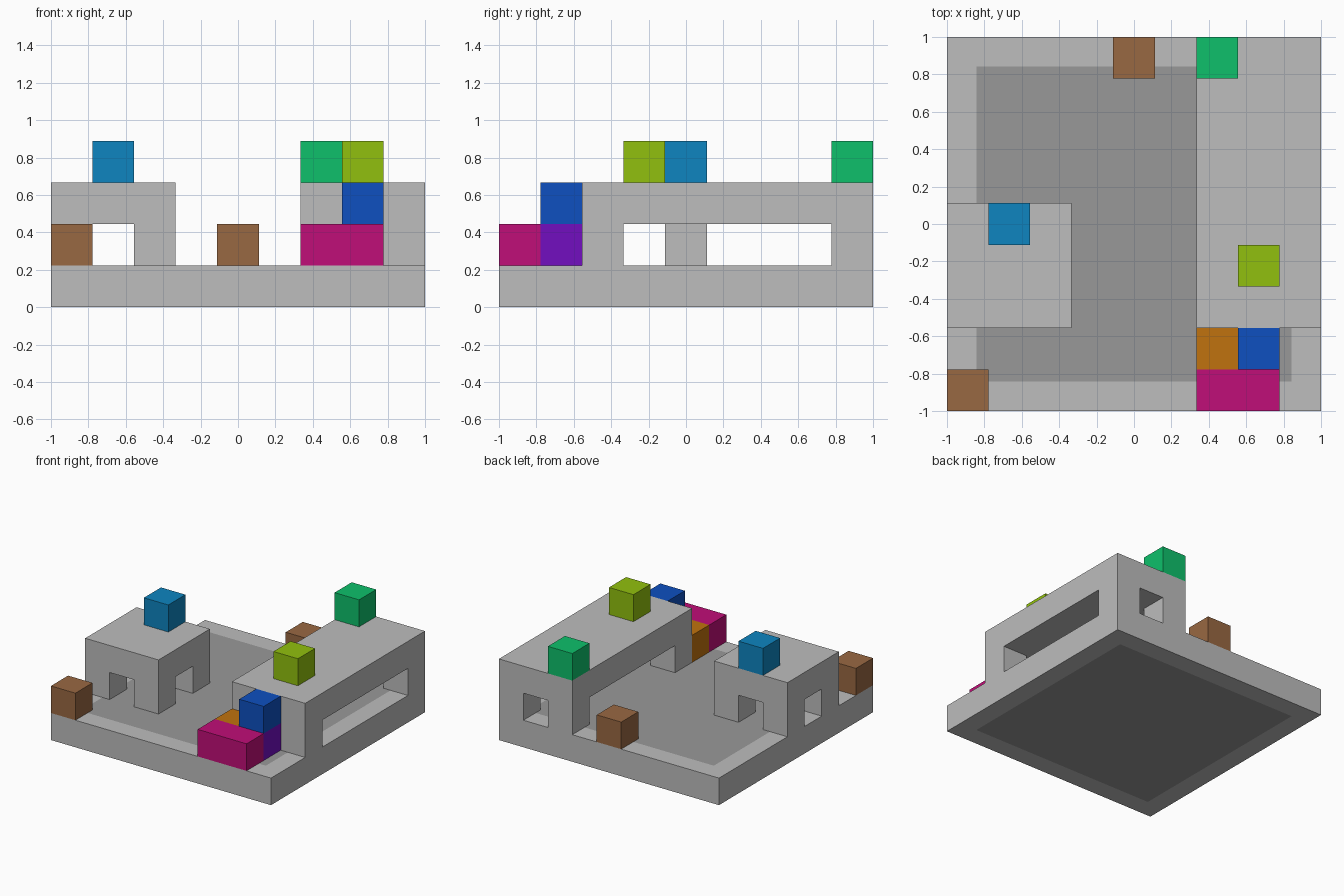
import bpy
import bmesh
from mathutils import Vector

U = 2 / 9  # one grid cell

if "Cube" in bpy.data.objects:
    bpy.data.objects.remove(bpy.data.objects["Cube"], do_unlink=True)


def material(name, rgb):
    """Flat material from 0-255 display colour."""
    lin = [((c / 255 + 0.055) / 1.055) ** 2.4 if c > 10 else c / 255 / 12.92 for c in rgb]
    mat = bpy.data.materials.new(name)
    mat.use_nodes = True
    mat.diffuse_color = (*lin, 1)
    mat.node_tree.nodes["Principled BSDF"].inputs["Base Color"].default_value = (*lin, 1)
    return mat


light_grey = material("light grey", (189, 189, 189))
dark_grey = material("dark grey", (153, 153, 153))
brown = material("brown", (153, 104, 66))
sky_blue = material("sky blue", (14, 133, 192))
green = material("green", (14, 192, 107))
lime = material("lime", (145, 192, 14))
blue = material("blue", (14, 80, 192))
magenta = material("magenta", (192, 14, 120))
purple = material("purple", (114, 14, 192))
orange = material("orange", (192, 114, 14))


def box(name, mat, cell, size=(1, 1, 1)):
    """Box given by its lowest grid corner and its size in cells."""
    bm = bmesh.new()
    bmesh.ops.create_cube(bm, size=1)
    bmesh.ops.scale(bm, vec=Vector(size) * U, verts=bm.verts)
    mesh = bpy.data.meshes.new(name)
    bm.to_mesh(mesh)
    bm.free()
    mesh.materials.append(mat)
    obj = bpy.data.objects.new(name, mesh)
    obj.location = (Vector(cell) + Vector(size) / 2) * U - Vector((1, 1, 0))
    bpy.context.collection.objects.link(obj)
    return obj


def arcade(name, cell, size):
    """Hall on four corner posts, with a tunnel through it each way."""
    hall = box(name, light_grey, cell, size)
    x, y, z = cell
    w, d, h = size
    cutters = [
        box("tunnel_cutter", light_grey, (x - 1, y + 1, z - 1), (w + 2, d - 2, 2)),
        box("tunnel_cutter", light_grey, (x + 1, y - 1, z - 1), (w - 2, d + 2, 2)),
    ]
    bpy.context.view_layer.objects.active = hall
    for cutter in cutters:
        cutter.hide_render = True
        mod = hall.modifiers.new("tunnel", "BOOLEAN")
        mod.operation = "DIFFERENCE"
        mod.solver = "EXACT"
        mod.object = cutter
        bpy.ops.object.modifier_apply(modifier=mod.name)
        bpy.data.objects.remove(cutter, do_unlink=True)


# Base slab, with a dark panel inset on the top and underside
base = box("base_slab", light_grey, (0, 0, 0), (9, 9, 1))
base.data.materials.append(dark_grey)
bm = bmesh.new()
bm.from_mesh(base.data)
bm.normal_update()
panels = [f for f in bm.faces if abs(f.normal.z) > 0.9]
bmesh.ops.inset_individual(bm, faces=panels, thickness=U)
for face in panels:
    face.material_index = 1
bm.to_mesh(base.data)
bm.free()

# Two open halls
arcade("small_hall", (0, 2, 1), (3, 3, 2))
arcade("long_hall", (6, 2, 1), (3, 7, 2))

# Loose coloured blocks
box("front_brown_block", brown, (0, 0, 1))
box("back_brown_block", brown, (4, 8, 1))
box("sky_blue_block", sky_blue, (1, 4, 3))
box("green_block", green, (6, 8, 3))
box("lime_block", lime, (7, 3, 3))

# Stack of blocks at the front of the long hall
box("magenta_block", magenta, (6, 0, 1), (2, 1, 1))
box("orange_block", orange, (6, 1, 1))
box("purple_block", purple, (7, 1, 1))
box("blue_block", blue, (7, 1, 2))
